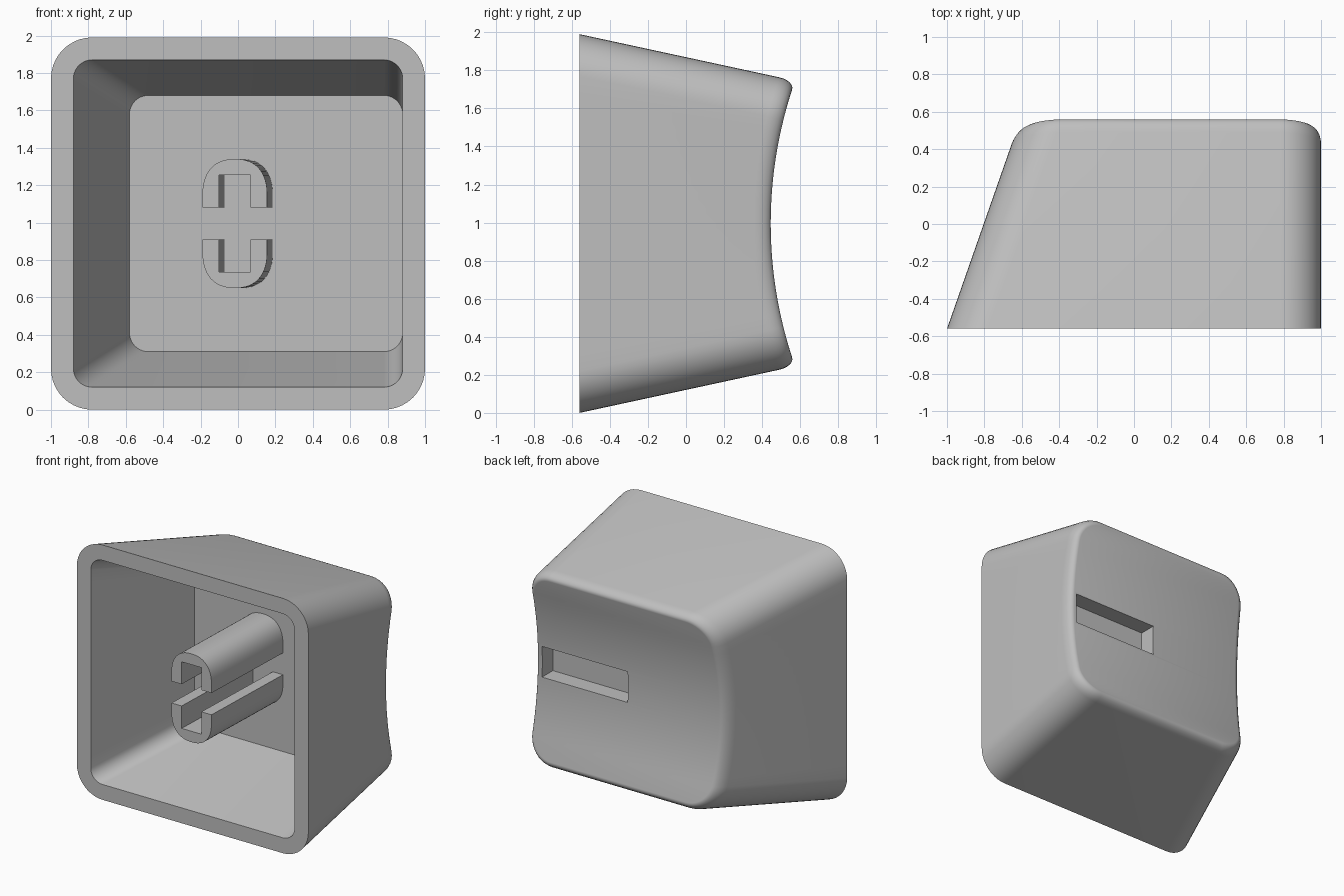
import bpy, bmesh, math
from mathutils import Vector

if "Cube" in bpy.data.objects:
    bpy.data.objects.remove(bpy.data.objects["Cube"], do_unlink=True)

MID = 0.995          # height of the symmetry plane
FRONT = -0.56        # plane of the open rim
CEILING = 0.29       # depth of the hollow
DISH_R = 2.25        # radius of the scooped back
CORNER, SIDE = 10, 16

grey = bpy.data.materials.new("plain_grey")
grey.use_nodes = True
colour = (0.52, 0.52, 0.52, 1)
grey.diffuse_color = colour
grey.node_tree.nodes["Principled BSDF"].inputs["Base Color"].default_value = colour


def make_object(name, bm):
    bmesh.ops.recalc_face_normals(bm, faces=bm.faces)
    mesh = bpy.data.meshes.new(name)
    bm.to_mesh(mesh)
    bm.free()
    mesh.materials.append(grey)
    obj = bpy.data.objects.new(name, mesh)
    bpy.context.collection.objects.link(obj)
    return obj


def select_only(obj):
    bpy.ops.object.select_all(action='DESELECT')
    obj.select_set(True)
    bpy.context.view_layer.objects.active = obj


def unit_ring():
    """Rounded rectangle as (side, side, cos, sin, blend); right half going up, left half coming down."""
    right = [(-1, a) for a in (math.pi / 2 * (i / CORNER - 1) for i in range(CORNER + 1))]
    straight = [(-1 + 2 * i / SIDE, 0) for i in range(1, SIDE)]
    right += straight + [(1, math.pi / 2 * i / CORNER) for i in range(CORNER + 1)]
    return [(1, s, a) for s, a in right] + [(-1, s, a) for s, a in reversed(right)]


RING = unit_ring()


def section(point, left, right, half, radius):
    side, s, a = point
    edge = right if side > 0 else left
    x = edge - side * radius * (1 - math.cos(a))
    return x, MID + s * (half - radius) + radius * math.sin(a)


def outer_at(point, y, inset=0):
    rise = y - FRONT
    return section(point, -1 + 0.35 * rise + inset, 1 - inset,
                   MID - 0.216 * rise - inset, 0.22 - inset)


def dish(z):
    return 0.445 + DISH_R - math.sqrt(DISH_R ** 2 - (z - MID) ** 2)


def dished_ring(inset, drop):
    ring = []
    for p in RING:
        y = 0.5
        for _ in range(6):
            x, z = outer_at(p, y, inset)
            y = dish(z) - drop
        ring.append((x, y, z))
    return ring


def flat_ring(y, *bounds):
    ring = []
    for p in RING:
        x, z = section(p, *bounds)
        ring.append((x, y, z))
    return ring


# Hollow shell: ceiling, inner wall, rim, outer wall, rounded edge, scooped back
rings = [flat_ring(CEILING, -0.58, 0.88, 0.685, 0.1),
         flat_ring(FRONT, -0.88, 0.88, 0.875, 0.1),
         flat_ring(FRONT, -1, 1, MID, 0.22)]
for i in range(7):
    a = math.pi / 2 * i / 6
    rings.append(dished_ring(0.05 * (1 - math.cos(a)), 0.09 * (1 - math.sin(a))))

bm = bmesh.new()
loops = [[bm.verts.new(co) for co in ring] for ring in rings]
n = len(RING)
for low, high in zip(loops, loops[1:]):
    for i in range(n):
        j = (i + 1) % n
        bm.faces.new((low[i], low[j], high[j], high[i]))
bm.faces.new(loops[0])
back = loops[-1]
for i in range(n // 2 - 1):
    bm.faces.new((back[i], back[i + 1], back[n - 2 - i], back[n - 1 - i]))
shell = make_object("hollow_shell", bm)

# Shallow slot in the scooped back
bm = bmesh.new()
bmesh.ops.create_cube(bm, size=1)
bmesh.ops.scale(bm, vec=(0.74, 0.4, 0.24), verts=bm.verts)
bmesh.ops.translate(bm, vec=(0.56, 0.515, MID), verts=bm.verts)
cutter = make_object("slot_cutter", bm)
cutter.hide_render = True
select_only(shell)
cut = shell.modifiers.new("slot", 'BOOLEAN')
cut.operation = 'DIFFERENCE'
cut.solver = 'EXACT'
cut.object = cutter
bpy.ops.object.modifier_apply(modifier=cut.name)
bpy.data.objects.remove(cutter, do_unlink=True)
bpy.ops.object.shade_smooth_by_angle(angle=math.radians(30))


# Socket prongs: two facing channels, leaning slightly sideways
def prong(name, flip):
    width, notch, start, shoulder, height = 0.173, 0.085, 0.085, 0.15, 0.345
    outline = [(-notch, start), (-notch, 0.26), (notch, 0.26), (notch, start), (width, start)]
    steps = 24
    for i in range(steps + 1):
        a = math.pi * i / steps
        c, s = math.cos(a), math.sin(a)
        x = math.copysign(abs(c) ** 0.85, c) * width
        outline.append((x, shoulder + (height - shoulder) * abs(s) ** 0.85))
    outline.append((-width, start))
    bm = bmesh.new()
    tip = [bm.verts.new((x - 0.017, -0.55, MID + flip * z)) for x, z in outline]
    face = bm.faces.new(tip)
    ext = bmesh.ops.extrude_face_region(bm, geom=[face], use_keep_orig=True)
    moved = [v for v in ext["geom"] if isinstance(v, bmesh.types.BMVert)]
    bmesh.ops.translate(bm, vec=Vector((0.03, CEILING + 0.56, 0)), verts=moved)
    obj = make_object(name, bm)
    select_only(obj)
    bpy.ops.object.shade_smooth_by_angle(angle=math.radians(35))


prong("upper_socket_prong", 1)
prong("lower_socket_prong", -1)
